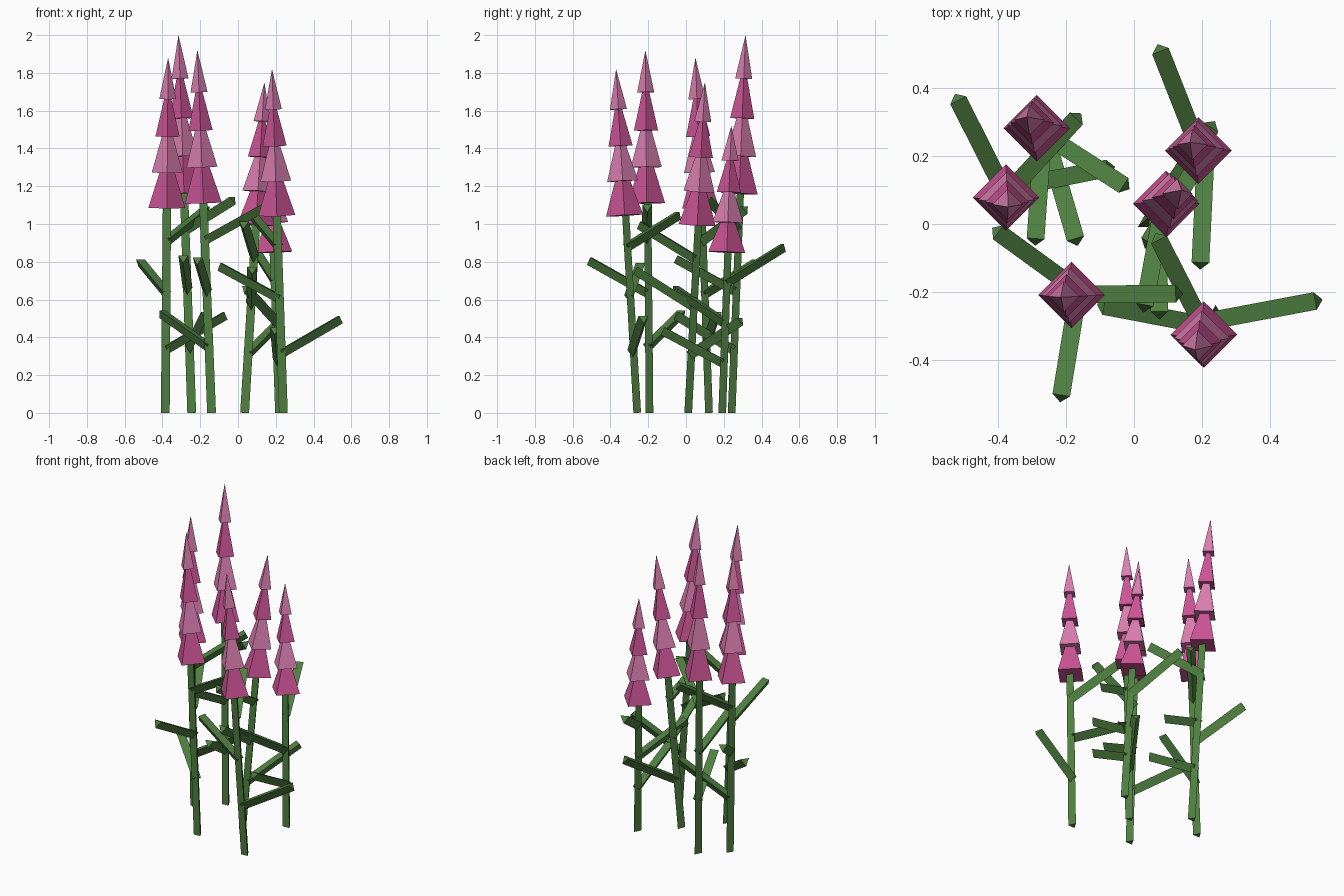
import bpy
import bmesh
from mathutils import Vector, Matrix

cube = bpy.data.objects.get("Cube")
if cube:
    bpy.data.objects.remove(cube, do_unlink=True)


def material(name, rgb):
    mat = bpy.data.materials.new(name)
    mat.use_nodes = True
    mat.diffuse_color = (*rgb, 1)
    mat.node_tree.nodes["Principled BSDF"].inputs["Base Color"].default_value = (*rgb, 1)
    return mat


GREEN = material("leaf green", (0.078, 0.214, 0.052))
DEEP = material("deep pink", (0.60, 0.089, 0.30))
LIGHT = material("light pink", (0.70, 0.21, 0.43))


def spar(name, start, end, sides, r_start, r_end, mat, hang=False):
    """Prism or cone from start to end; first corner points back, or down if hanging."""
    axis = end - start
    z = axis.normalized()
    if hang:
        x = z.cross(Vector((0, 0, 1))).normalized()
    else:
        x = Vector((0, 1, 0)).cross(z).normalized()
    y = z.cross(x)
    place = Matrix((x, y, z)).transposed().to_4x4()
    place.translation = (start + end) / 2
    bm = bmesh.new()
    bmesh.ops.create_cone(bm, cap_ends=True, segments=sides, radius1=r_start,
                          radius2=r_end, depth=axis.length, matrix=place)
    bmesh.ops.remove_doubles(bm, verts=bm.verts, dist=0.0001)
    bmesh.ops.recalc_face_normals(bm, faces=bm.faces)
    mesh = bpy.data.meshes.new(name)
    bm.to_mesh(mesh)
    bm.free()
    mesh.materials.append(mat)
    obj = bpy.data.objects.new(name, mesh)
    bpy.context.collection.objects.link(obj)


# Each plant: foot, tip, height of the flower base, leaves as (start height, leaf tip)
PLANTS = [
    ((-0.245, 0.235), (-0.315, 0.315, 2.0), 1.16,
     [(0.34, (-0.17, -0.05, 0.52)), (0.65, (-0.29, -0.05, 0.82)), (0.97, (-0.025, 0.11, 1.13))]),
    ((-0.385, 0.115), (-0.37, 0.05, 1.88), 1.085,
     [(0.34, (-0.07, 0.165, 0.52)), (0.63, (-0.52, 0.37, 0.80)), (0.91, (-0.165, 0.315, 1.08))]),
    ((-0.14, -0.20), (-0.215, -0.215, 1.92), 1.11,
     [(0.35, (-0.405, -0.02, 0.53)), (0.64, (-0.215, -0.51, 0.81)), (0.92, (0.13, -0.205, 1.09))]),
    ((0.22, 0.185), (0.165, 0.24, 1.52), 0.85,
     [(0.27, (0.195, -0.12, 0.44)), (0.48, (0.04, -0.06, 0.66)), (0.69, (0.075, 0.515, 0.88))]),
    ((0.035, 0.005), (0.14, 0.10, 1.75), 0.995,
     [(0.31, (0.23, 0.29, 0.49)), (0.57, (0.075, -0.265, 0.76)), (0.82, (0.03, -0.245, 1.0))]),
    ((0.24, -0.265), (0.18, -0.37, 1.82), 1.045,
     [(0.32, (0.54, -0.225, 0.50)), (0.61, (-0.095, -0.24, 0.78)), (0.88, (0.07, -0.04, 1.05))]),
]

# Flower tiers: start and end along the spike, corner radius
TIERS = [(0, 0.40, 0.098), (0.235, 0.61, 0.082), (0.475, 0.83, 0.064), (0.725, 1, 0.045)]

for n, (foot, tip, bloom_z, leaves) in enumerate(PLANTS, 1):
    foot, tip = Vector((*foot, 0)), Vector(tip)

    def at(height):
        return foot.lerp(tip, height / tip.z)

    # Three-sided stem
    spar(f"stem_{n}", foot, at(bloom_z + 0.08), 3, 0.027, 0.025, GREEN)

    # Rising three-sided leaves
    for k, (height, end) in enumerate(leaves, 1):
        spar(f"leaf_{n}_{k}", at(height), Vector(end), 3, 0.03, 0.03, GREEN, hang=True)

    # Stacked pyramids of the flower spike, in alternating pinks
    length = tip.z - bloom_z
    for k, (low, high, radius) in enumerate(TIERS):
        spar(f"flower_{n}_{k + 1}", at(bloom_z + low * length), at(bloom_z + high * length),
             4, radius, 0, LIGHT if k % 2 else DEEP)
